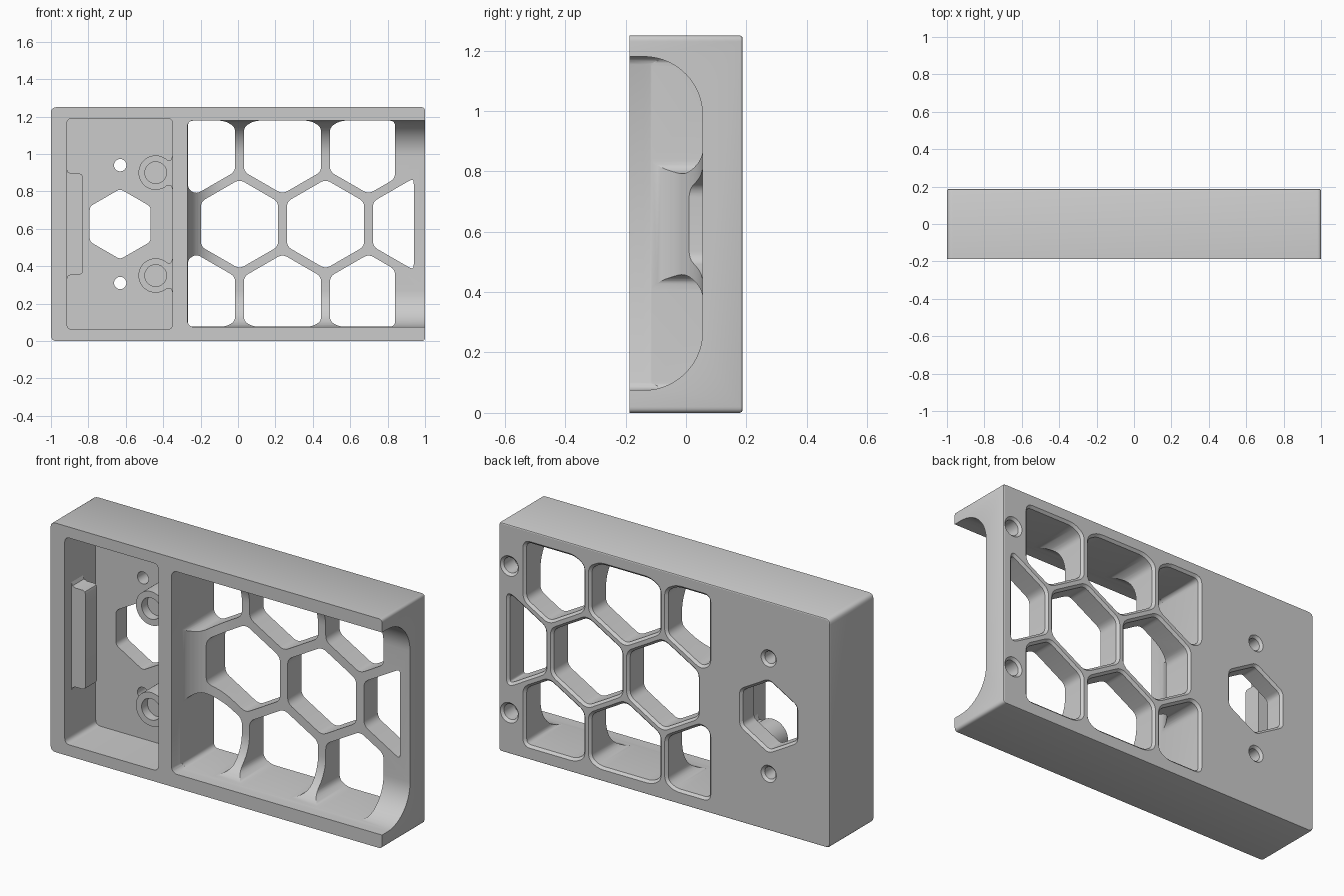
import bpy, bmesh, math
from mathutils import Vector

if "Cube" in bpy.data.objects:
    bpy.data.objects.remove(bpy.data.objects["Cube"])

FRONT, BACK, MID = -0.187, 0.187, 0.625
CHAMFER = [(0.174, 0), (0.2, 0.026)]      # flared mouth for openings in the back

grey = bpy.data.materials.new("light_grey")
grey.use_nodes = True
grey.diffuse_color = (0.6, 0.6, 0.6, 1)
grey.node_tree.nodes["Principled BSDF"].inputs["Base Color"].default_value = (0.6, 0.6, 0.6, 1)


# --- outline helpers, all in the x-z plane, counter-clockwise ---
def rect(x0, x1, z0, z1):
    return [Vector(p) for p in ((x0, z0), (x1, z0), (x1, z1), (x0, z1))]


def ring(x, z, r, n, start=0.0):
    return [Vector((x + r * math.cos(start + math.tau * i / n),
                    z + r * math.sin(start + math.tau * i / n))) for i in range(n)]


def hexagon(x, z, r):
    return ring(x, z, r, 6, math.pi / 2)


def clip(pts, axis, limit, sign):
    """Keep the part of the outline where sign * coordinate <= sign * limit."""
    out = []
    for i, p in enumerate(pts):
        q = pts[(i + 1) % len(pts)]
        a, b = sign * (p[axis] - limit), sign * (q[axis] - limit)
        if a <= 0:
            out.append(p)
        if a * b < 0:
            out.append(p.lerp(q, a / (a - b)))
    return out


def rounded(pts, radii, steps=5):
    """Round each corner, never using more than its share of a short edge."""
    out = []
    for i, p in enumerate(pts):
        r = radii[i] if isinstance(radii, list) else radii
        back, ahead = pts[i - 1] - p, pts[(i + 1) % len(pts)] - p
        a = p + back.normalized() * min(r, 0.42 * back.length)
        b = p + ahead.normalized() * min(r, 0.42 * ahead.length)
        for k in range(steps + 1):
            t = k / steps
            out.append(a.lerp(p, t).lerp(p.lerp(b, t), t))
    return out


def offset(pts, d):
    out = []
    for i, p in enumerate(pts):
        e1, e2 = (p - pts[i - 1]).normalized(), (pts[(i + 1) % len(pts)] - p).normalized()
        n1, n2 = Vector((e1.y, -e1.x)), Vector((e2.y, -e2.x))
        out.append(p + (n1 + n2) * d / (1 + n1.dot(n2)))
    return out


def prism(name, pts, levels):
    """Solid swept along y; each level is (y, outline offset)."""
    bm = bmesh.new()
    loops = [[bm.verts.new((p.x, y, p.y)) for p in offset(pts, d)] for y, d in levels]
    n = len(pts)
    bm.faces.new(loops[0])
    bm.faces.new(loops[-1][::-1])
    for lo, hi in zip(loops, loops[1:]):
        for i in range(n):
            j = (i + 1) % n
            bm.faces.new((lo[i], hi[i], hi[j], lo[j]))
    bmesh.ops.recalc_face_normals(bm, faces=bm.faces)
    mesh = bpy.data.meshes.new(name)
    bm.to_mesh(mesh)
    bm.free()
    mesh.materials.append(grey)
    ob = bpy.data.objects.new(name, mesh)
    bpy.context.collection.objects.link(ob)
    return ob


def combine(target, cutter, operation="DIFFERENCE"):
    mod = target.modifiers.new("cut", "BOOLEAN")
    mod.operation, mod.solver, mod.object = operation, "EXACT", cutter
    bpy.context.view_layer.objects.active = target
    bpy.ops.object.modifier_apply(modifier=mod.name)
    bpy.data.objects.remove(cutter)


# --- case body with softened corners and back edge ---
body = prism("case_body", rounded(rect(-1, 1, 0, 1.25), [0.03, 0.02, 0.02, 0.03]),
             [(FRONT, 0), (0.178, 0), (0.185, -0.003), (BACK, -0.007)])

# --- left compartment ---
combine(body, prism("left_pocket", rounded(rect(-0.915, -0.35, 0.062, 1.19), 0.03),
                    [(-0.3, 0), (0.08, 0)]))

# --- right compartment: coved sides, open at the right end ---
R = 0.195
arc = [math.pi / 2 * i / 14 for i in range(15)]
cove = prism("right_pocket", rect(-0.27, 1.4, 0.075, 1.18),
             [(-0.3, 0)] + [(-0.14 + R * math.sin(a), -R * (1 - math.cos(a))) for a in arc])
combine(cove, prism("pocket_outline", rounded(rect(-0.273, 1.3, 0.072, 1.183), 0.05),
                    [(-0.25, 0), (0.15, 0)]), "INTERSECT")
combine(body, cove)

# --- honeycomb openings ---
PITCH, ROW, CELL = 0.46, 0.4, 0.239
for row in (-1, 0, 1):
    for col in range(3):
        x = 0.008 + PITCH * (col - 0.5 * abs(row))
        right = 0.94 if row == 0 else 0.84
        cell = hexagon(x, MID + row * ROW, CELL)
        for axis, limit, sign in ((0, -0.268, -1), (0, right, 1), (1, 0.077, -1), (1, 1.178, 1)):
            cell = clip(cell, axis, limit, sign)
        combine(body, prism("cell", rounded(cell, 0.03), [(-0.3, 0)] + CHAMFER))

# --- hexagonal port, screw holes and blind back sockets ---
combine(body, prism("port", rounded(hexagon(-0.63, MID, 0.188), 0.02), [(-0.1, 0)] + CHAMFER))
for side in (-1, 1):
    combine(body, prism("screw_hole", ring(-0.63, MID + side * 0.315, 0.033, 32),
                        [(-0.1, 0)] + CHAMFER))
    combine(body, prism("socket", ring(0.935, MID + side * 0.4, 0.042, 32),
                        [(0.085, 0)] + CHAMFER))

# --- retaining bar on the left wall, with flared ends ---
half = [(-0.93, 0.33), (-0.915, 0.33), (-0.908, 0.348), (-0.89, 0.355),
        (-0.845, 0.355), (-0.834, 0.361), (-0.83, 0.372)]
half = [Vector(p) for p in half]
parts = [body, prism("retaining_bar", half + [Vector((p.x, 2 * MID - p.y)) for p in reversed(half)],
                     [(-0.13, 0), (-0.03, 0)])]

# --- bosses joined to the divider by flared webs, each with a shallow hole ---
for name, side in (("lower_boss", -1), ("upper_boss", 1)):
    cx, cz = -0.44, MID + side * 0.275
    web = [Vector(p) for p in ((0.08, 0.068), (0.088, 0.085), (0.092, 0.105), (0.11, 0.105))]
    outline = [Vector((p.x + cx, p.y + cz)) for p in reversed(web)]
    outline += [Vector((cx + 0.092 * math.cos(a), cz + 0.092 * math.sin(a)))
                for a in (math.radians(48 + 264 * i / 32) for i in range(33))]
    outline += [Vector((p.x + cx, cz - p.y)) for p in web]
    boss = prism(name, outline, [(-0.12, 0), (0.09, 0)])
    combine(boss, prism("boss_hole", ring(cx, cz, 0.058, 40), [(-0.14, 0), (-0.07, 0)]))
    parts.append(boss)

# --- smooth the curves, keep the edges ---
for ob in parts:
    bpy.ops.object.select_all(action="DESELECT")
    ob.select_set(True)
    bpy.context.view_layer.objects.active = ob
    bpy.ops.object.shade_smooth_by_angle(angle=math.radians(25))
